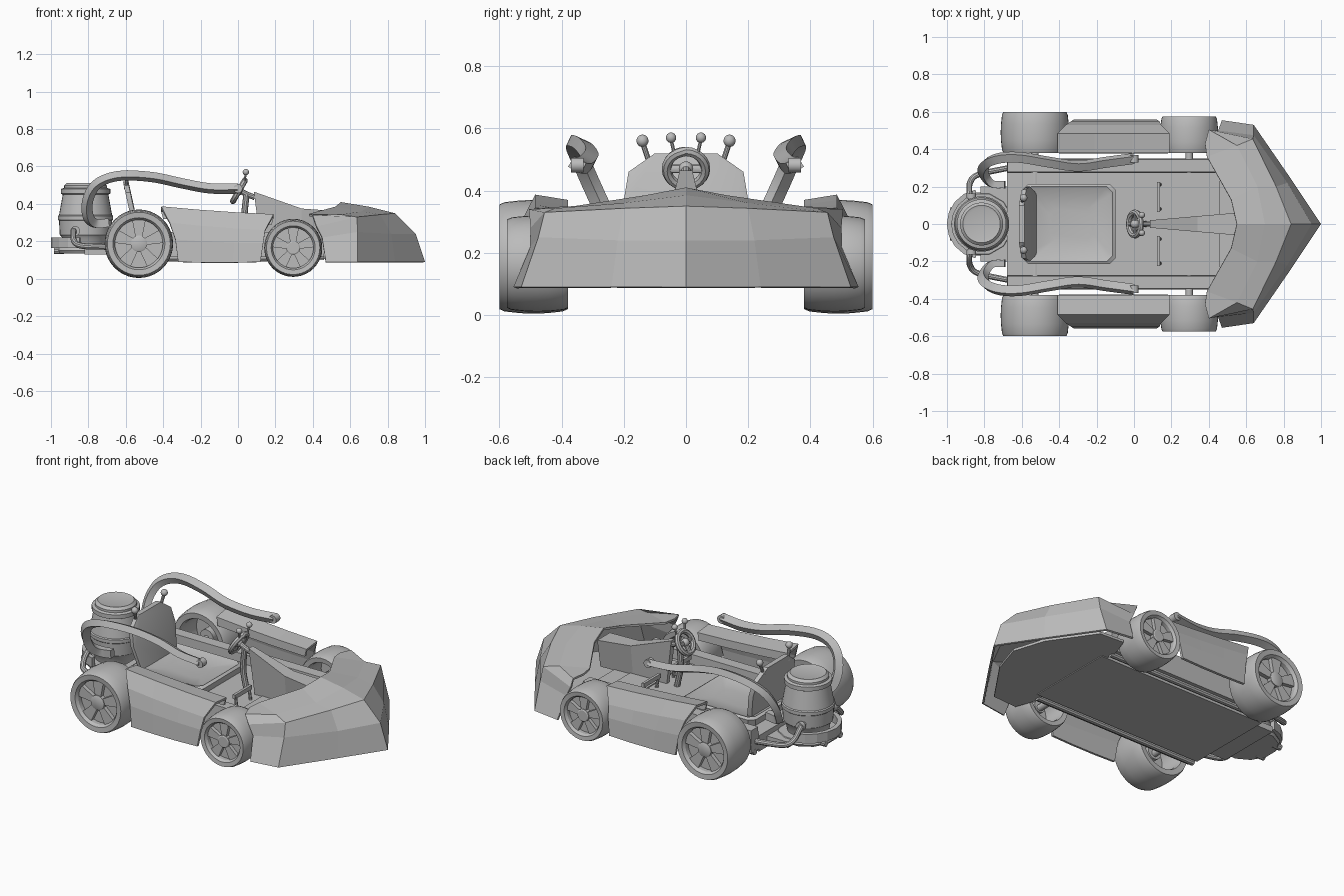
import bpy, bmesh, math
from mathutils import Vector, Matrix

if "Cube" in bpy.data.objects:
    bpy.data.objects.remove(bpy.data.objects["Cube"])

grey = bpy.data.materials.new("plain grey")
grey.diffuse_color = (0.5, 0.5, 0.5, 1)
grey.use_nodes = True
grey.node_tree.nodes["Principled BSDF"].inputs["Base Color"].default_value = grey.diffuse_color
pi = math.pi


def mesh(name, parts, mirror=False, thick=0, flat=False):
    """parts: list of (verts, faces); mirrored over y = 0 on request"""
    bm = bmesh.new()
    for verts, faces in parts:
        for s in ((1, -1) if mirror else (1,)):
            vs = [bm.verts.new((v[0], v[1] * s, v[2])) for v in verts]
            for f in faces:
                bm.faces.new([vs[i] for i in (f if s > 0 else f[::-1])])
    bmesh.ops.remove_doubles(bm, verts=bm.verts, dist=0.0002)
    if not thick:
        bmesh.ops.recalc_face_normals(bm, faces=bm.faces)
    for f in bm.faces:
        f.smooth = not flat
    for e in bm.edges:
        e.smooth = len(e.link_faces) == 2 and e.calc_face_angle(0) < math.radians(32)
    me = bpy.data.meshes.new(name)
    bm.to_mesh(me)
    bm.free()
    me.materials.append(grey)
    ob = bpy.data.objects.new(name, me)
    bpy.context.collection.objects.link(ob)
    if thick:
        m = ob.modifiers.new("shell", 'SOLIDIFY')
        m.thickness, m.offset = thick, -1
    return ob


def loft(rings, caps=True, closed=True, loop=False):
    n, k = len(rings[0]), len(rings)
    faces = []
    for r in range(k if loop else k - 1):
        for i in range(n if closed else n - 1):
            a, b = r * n, ((r + 1) % k) * n
            j = (i + 1) % n
            faces.append((a + i, a + j, b + j, b + i))
    if caps and not loop:
        faces += [tuple(range(n)), tuple(range((k - 1) * n, k * n))]
    return [v for r in rings for v in r], faces


def lathe(profile, c, axis='Z', n=28, loop=False, phase=0):
    """profile of (radius, height along axis)"""
    rings = []
    for r, h in profile:
        ring = []
        for i in range(n):
            a = 2 * pi * i / n + phase
            u, v = r * math.cos(a), r * math.sin(a)
            p = (u, v, h) if axis == 'Z' else (u, h, v)
            ring.append((c[0] + p[0], c[1] + p[1], c[2] + p[2]))
        rings.append(ring)
    return loft(rings, loop=loop)


def box(x0, x1, y0, y1, z0, z1, inset=0):
    q = lambda z, d: [(x0 + d, y0 + d, z), (x1 - d, y0 + d, z), (x1 - d, y1 - d, z), (x0 + d, y1 - d, z)]
    return loft([q(z0, 0), q(z1, inset)])


def sweep(pts, a, b=None, n=10, sub=5, loop=False):
    """tube or band along a smoothed path; a is half width in y, b the other half width"""
    b = b or a
    P = [Vector(p) for p in pts]
    if loop:
        path = P
    else:
        E = [2 * P[0] - P[1]] + P + [2 * P[-1] - P[-2]]
        path = []
        for i in range(1, len(E) - 2):
            for s in range(sub):
                t = s / sub
                p0, p1, p2, p3 = E[i - 1:i + 3]
                path.append(0.5 * (2 * p1 + (p2 - p0) * t + (2 * p0 - 5 * p1 + 4 * p2 - p3) * t * t
                                   + (3 * p1 - p0 - 3 * p2 + p3) * t ** 3))
        path.append(P[-1])
    rings, k, side = [], len(path), None
    for i, p in enumerate(path):
        t = (path[(i + 1) % k] - path[i - 1]) if loop else (path[min(i + 1, k - 1)] - path[max(i - 1, 0)])
        t.normalize()
        ref = side or (Vector((0, 1, 0)) if abs(t.y) < 0.8 else Vector((1, 0, 0)))
        side = (ref - t * ref.dot(t)).normalized()
        up = t.cross(side)
        g = 1.414 if n == 4 else 1
        rings.append([p + side * (a * g * math.cos(2 * pi * (j + .5) / n)) + up * (b * g * math.sin(2 * pi * (j + .5) / n))
                      for j in range(n)])
    return loft(rings, loop=loop)


def ball(c, r):
    return lathe([(max(r * math.sin(pi * i / 8), .0004), -r * math.cos(pi * i / 8)) for i in range(9)], c, n=14)


# wheels: rounded tyre, recessed disc, five flaring spokes, hub
for label, x, z, r, y0, y1 in (("rear", -.53, .187, .183, .38, .60), ("front", .295, .165, .155, .38, .575)):
    c, w = (x, (y0 + y1) / 2, z), (y1 - y0) / 2
    tyre = [(.74, -.97), (.92, -1), (.96, -.85), (.99, -.4), (1, 0), (.99, .4), (.96, .85), (.92, 1),
            (.76, .97), (.70, .82), (.70, -.8)]
    mesh(label + "_tyres", [lathe([(a * r, b * w) for a, b in tyre], c, 'Y', 40, loop=True)], True)
    parts = [lathe([(.72 * r, .5 * w), (.72 * r, .58 * w)], c, 'Y', 32),
             lathe([(.24 * r, -.3 * w), (.24 * r, .84 * w), (.2 * r, .88 * w)], c, 'Y', 20)]
    for i in range(5):
        a = pi / 2 + i * 2 * pi / 5
        d, s = Vector((math.cos(a), 0, math.sin(a))), Vector((-math.sin(a), 0, math.cos(a)))
        ring = lambda q, hw: [Vector(c) + d * q * r + s * k * hw * r + Vector((0, h * w, 0))
                              for k, h in ((-1, .56), (1, .56), (1, .8), (-1, .8))]
        parts.append(loft([ring(.15, .09), ring(.71, .2)]))
    mesh(label + "_wheel_spokes", parts, True)
    mesh(label + "_axle", [lathe([(.02, -.46), (.02, .46)], (x, 0, z - .01), 'Y', 12)])

# folded nose shell, open behind
nose = [[(1.0, 0, .09), (.95, 0, .24), (.84, 0, .35), (.70, 0, .385), (.55, 0, .41)],
        [(.84, .24, .09), (.82, .22, .24), (.76, .20, .343), (.66, .20, .36), (.52, .13, .385)],
        [(.64, .53, .09), (.64, .475, .25), (.635, .455, .33), (.55, .42, .343), (.39, .36, .35)],
        [(.47, .555, .09), (.45, .50, .22), (.42, .50, .28), (.40, .505, .34), (.38, .43, .347)]]
verts, faces = loft(nose, caps=False, closed=False)
mesh("nose", [(verts, [f[::-1] for f in faces])], True, thick=.012, flat=True)

# side pods: open-backed shells with a lip along the top
pod = []
for x0, x1, y, z0, z1 in ((-.40, .18, .378, .32, .29), (-.41, .19, .38, .37, .335), (-.41, .19, .485, .387, .345),
                          (-.365, .145, .53, .30, .26), (-.335, .135, .55, .21, .19), (-.32, .12, .56, .09, .09)):
    pod.append([(x0 + (x1 - x0) * t, y, z0 + (z1 - z0) * t - .005 * bow)
                for t, bow in ((0, 0), (.33, .8), (.67, .8), (1, 0))])
mesh("side_pods", [loft(pod, caps=False, closed=False)], True, thick=.015, flat=True)

# floor slab, front undertray, cockpit side beams
mesh("floor", [box(-.68, .46, -.275, .275, .10, .195)])
tray = [(.42, -.35), (.46, -.46), (.62, -.45), (.80, -.19), (.86, 0), (.80, .19), (.62, .45), (.46, .46), (.42, .35)]
mesh("front_undertray", [loft([[(x, y, z) for x, y in tray] for z in (.105, .12)])])
mesh("cockpit_beams", [box(-.68, .45, .275, .35, .115, .25, .004), sweep([(-.68, .31, .11), (.43, .31, .11)], .018)], True)
mesh("footwell_plate", [box(.17, .36, -.25, .25, .19, .2, .002)])

# sloping centre fin from steering wheel to nose
def fin(x, hw, zt, hb, zb):
    return [(x, -hb, zb), (x, hb, zb), (x, hw, zt), (x, -hw, zt)]
mesh("centre_fin", [loft([[(.12, -.012, .19), (.12, .012, .19), (.085, .02, .465), (.085, -.02, .465)],
                          fin(.34, .042, .375, .02, .19), fin(.55, .06, .36, .03, .19)])], flat=True)

# seat: tub with rim, dished cushion, tilted polygonal back
def rr(x0, x1, hy, z, c=.03):
    return [(x0 + c, -hy, z), (x1 - c, -hy, z), (x1, -hy + c, z), (x1, hy - c, z),
            (x1 - c, hy, z), (x0 + c, hy, z), (x0, hy - c, z), (x0, -hy + c, z)]
mesh("seat", [loft([rr(-.58, -.12, .20, .15), rr(-.595, -.10, .215, .235), rr(-.58, -.115, .20, .245),
                    rr(-.565, -.13, .185, .235), rr(-.45, -.22, .08, .222)])])
back = [(-.16, .2), (-.2, .37), (-.185, .46), (-.10, .52), (.10, .52), (.185, .46), (.2, .37), (.16, .2)]
bx = lambda z: -.535 - (z - .2) * .22
mesh("seat_back", [loft([[(bx(z) + o, y * s, z) for y, z in back] for o, s in
                         ((-.01, .97), (.0, 1), (.016, 1), (.02, .93))])])
mesh("seat_knobs", [sweep([(-.60, .115, .48), (-.59, .14, .555)], .009), ball((-.59, .14, .56), .02)], True)

# steering wheel, column and knobs
R = Matrix.Translation((.005, 0, .47)) @ Matrix.Rotation(math.radians(60), 4, 'Y').inverted()
place = lambda x, y: R @ Vector((x, y, 0))
rim = [place(.064 * math.cos(2 * pi * i / 24), .062 * math.sin(2 * pi * i / 24)) for i in range(24)]
mesh("steering_wheel", [sweep(rim, .016, n=8, loop=True), sweep([place(0, -.06), place(0, .06)], .009, .014),
                        sweep([place(0, 0), place(-.06, 0)], .014), ball((.005, 0, .47), .024)])
mesh("steering_knobs", [sweep([(.035, .038, .52), (.042, .048, .565)], .006, n=8), ball((.042, .048, .57), .017)], True)
mesh("steering_column", [sweep([(.01, 0, .47), (.05, 0, .45), (.09, 0, .435)], .015),
                         sweep([(.045, 0, .45), (.035, 0, .32), (.06, 0, .19)], .017)])

# pedals
mesh("pedals", [box(.122, .138, .065, .225, .25, .275), sweep([(.13, .08, .26), (.14, .08, .19)], .009, n=8),
                sweep([(.13, .21, .26), (.14, .21, .19)], .009, n=8)], True)

# long curved side arms
arm = [(-.69, .21, .30), (-.76, .215, .295), (-.80, .26, .33), (-.805, .30, .41), (-.77, .335, .49), (-.70, .355, .535),
       (-.60, .355, .552), (-.45, .33, .542), (-.30, .31, .51), (-.15, .33, .483), (0, .35, .482)]
mesh("side_arms", [sweep(arm, .019, .023, n=4), lathe([(.024, -.02), (.024, .02)], (.0, .35, .482), 'Y', 14)], True)

# barrel at the rear
c = (-.815, 0, 0)
mesh("rear_barrel", [lathe([(.115, .17), (.125, .22), (.138, .235), (.142, .31), (.148, .315), (.148, .335),
                            (.142, .34), (.122, .45), (.132, .455), (.132, .48), (.115, .485), (.115, .498),
                            (.10, .512), (.085, .508)], c, n=32)])

# rear carrier plate, bumper and hoses
mesh("rear_carrier", [lathe([(.165, .135), (.175, .15), (.165, .17)], c, n=12, phase=pi / 12),
                      box(-.82, -.66, -.2, .2, .13, .165)])
bump = []
for i in range(9):
    a = pi + math.radians(-80 + 20 * i)
    u, v = math.cos(a), math.sin(a)
    bump.append([(c[0] + q * u, q * v, z) for q, z in ((.16, .165), (.186, .165), (.186, .22), (.16, .22))])
mesh("rear_bumper", [loft(bump)], flat=True)
mesh("rear_hoses", [sweep([(-.87, .12, .26), (-.88, .17, .25), (-.875, .225, .2), (-.83, .265, .175), (-.67, .30, .17)], .016),
                    lathe([(.026, -.012), (.026, .012)], (-.87, .15, .255), 'Y', 14),
                    sweep([(-.93, .07, .15), (-.985, .07, .15)], .018)], True)
